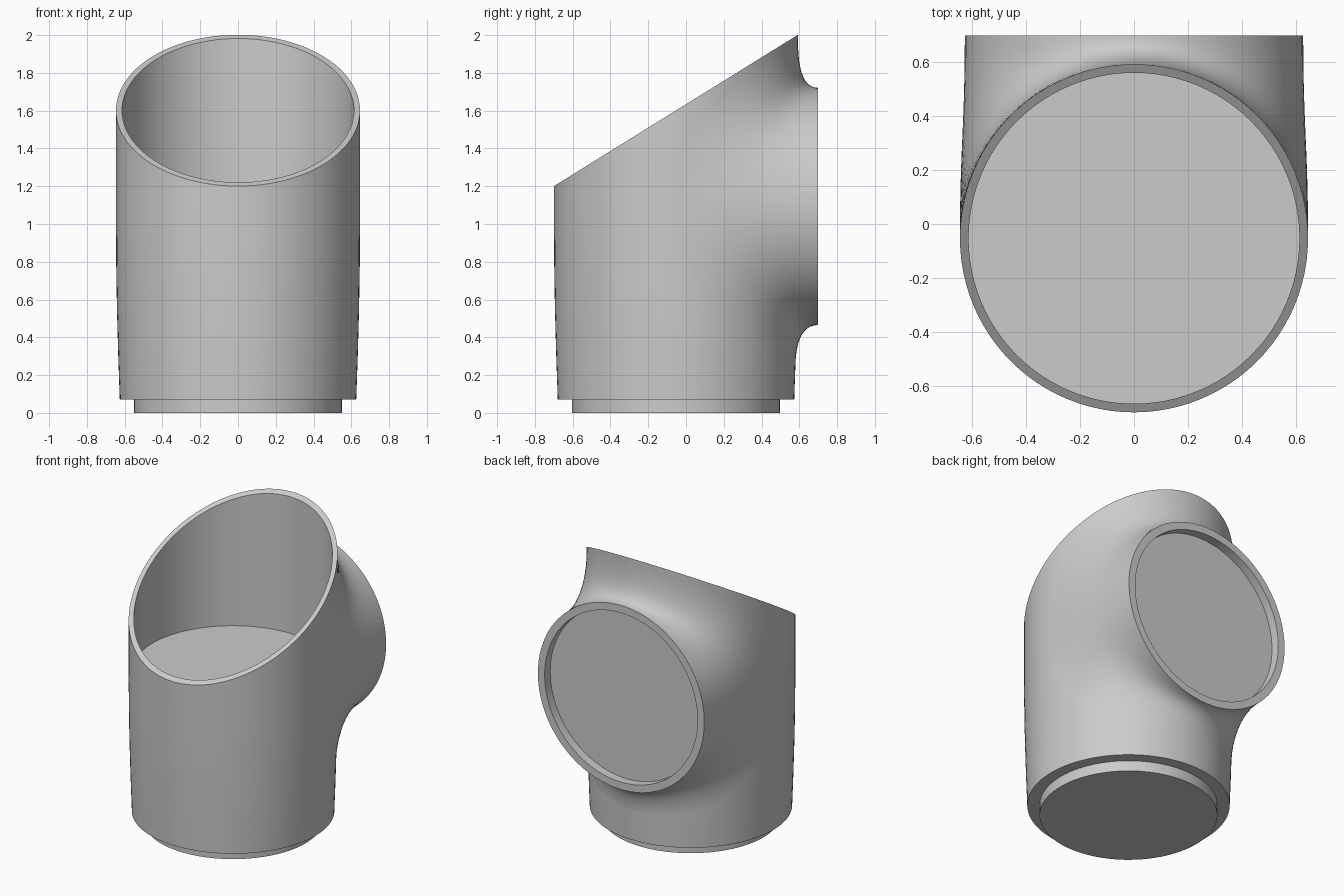
import bpy, bmesh, math
from mathutils import Vector

if "Cube" in bpy.data.objects:
    bpy.data.objects.remove(bpy.data.objects["Cube"])

N = 96
CY = -0.053          # y of the vessel axis
NECK_Z, NECK_R, NECK_Y = 1.093, 0.628, 0.70

grey = bpy.data.materials.new("plain grey")
grey.diffuse_color = (0.6, 0.6, 0.6, 1)
grey.use_nodes = True
grey.node_tree.nodes["Principled BSDF"].inputs["Base Color"].default_value = grey.diffuse_color


def loft(name, rings, cap_start=True, cap_end=True):
    """Join equal-length rings of points into one smooth object."""
    bm = bmesh.new()
    rows = [[bm.verts.new(p) for p in ring] for ring in rings]
    for a, b in zip(rows, rows[1:]):
        for i in range(N):
            j = (i + 1) % N
            bm.faces.new((a[i], a[j], b[j], b[i]))
    if cap_start:
        bm.faces.new(rows[0][::-1])
    if cap_end:
        bm.faces.new(rows[-1])
    mesh = bpy.data.meshes.new(name)
    bm.to_mesh(mesh)
    bm.free()
    mesh.materials.append(grey)
    ob = bpy.data.objects.new(name, mesh)
    bpy.context.collection.objects.link(ob)
    bpy.ops.object.select_all(action='DESELECT')
    ob.select_set(True)
    bpy.context.view_layer.objects.active = ob
    bpy.ops.object.shade_smooth_by_angle(angle=math.radians(35))
    return ob


# Gentle swelling of the outer wall
WALL = [(0.072, 0.626), (0.3, 0.634), (0.55, 0.641), (0.8, 0.645), (1.05, 0.646)]


def wall_radius(z):
    for (z0, r0), (z1, r1) in zip(WALL, WALL[1:]):
        if z <= z1:
            return r0 + (r1 - r0) * (z - z0) / (z1 - z0)
    return WALL[-1][1]


def slant(y):
    return 1.2 + (y + 0.70) * 0.8 / 1.29


def circle(r, z=None):
    """Horizontal ring; with no height it follows the slanted mouth."""
    pts = []
    for i in range(N):
        a = 2 * math.pi * i / N
        y = CY + r * math.sin(a)
        pts.append(Vector((r * math.cos(a), y, slant(y) if z is None else z)))
    return pts


# Foot
loft("foot", [circle(0.55, 0), circle(0.55, 0.09)])

# Body: outer wall, slanted rim, inner wall and floor
loft("body", [circle(r, z) for z, r in WALL]
     + [circle(0.646), circle(0.614), circle(0.614, 1.05)])


# Back neck: each strand curves from the body wall out to the round end
def strand(phi, steps=16):
    c, s = math.cos(phi), -math.sin(phi)
    p = Vector((NECK_R * c, NECK_Y, NECK_Z + NECK_R * s))
    alpha = math.radians(90) * c
    z = NECK_Z + 0.88 * s
    n = Vector((math.sin(alpha), math.cos(alpha), 0))
    q = Vector((0, CY, z)) + n * wall_radius(z)
    d = p - q
    t = d - n * d.dot(n)
    k = 0.45 + 0.23 * s**4
    q1 = q + t * k
    p1 = p - Vector((0, d.y * k, 0))
    out = []
    for i in range(steps + 1):
        u = i / steps
        v = 1 - u
        out.append(q * v**3 + q1 * (3 * v * v * u) + p1 * (3 * v * u * u) + p * u**3)
    return out


def neck_ring(r, y):
    return [Vector((r * math.cos(2 * math.pi * i / N), y,
                    NECK_Z - r * math.sin(2 * math.pi * i / N))) for i in range(N)]


strands = [strand(2 * math.pi * i / N) for i in range(N)]
rings = [list(r) for r in zip(*strands)]
loft("back_neck", rings + [neck_ring(0.577, NECK_Y), neck_ring(0.577, 0.64)],
     cap_start=False)
